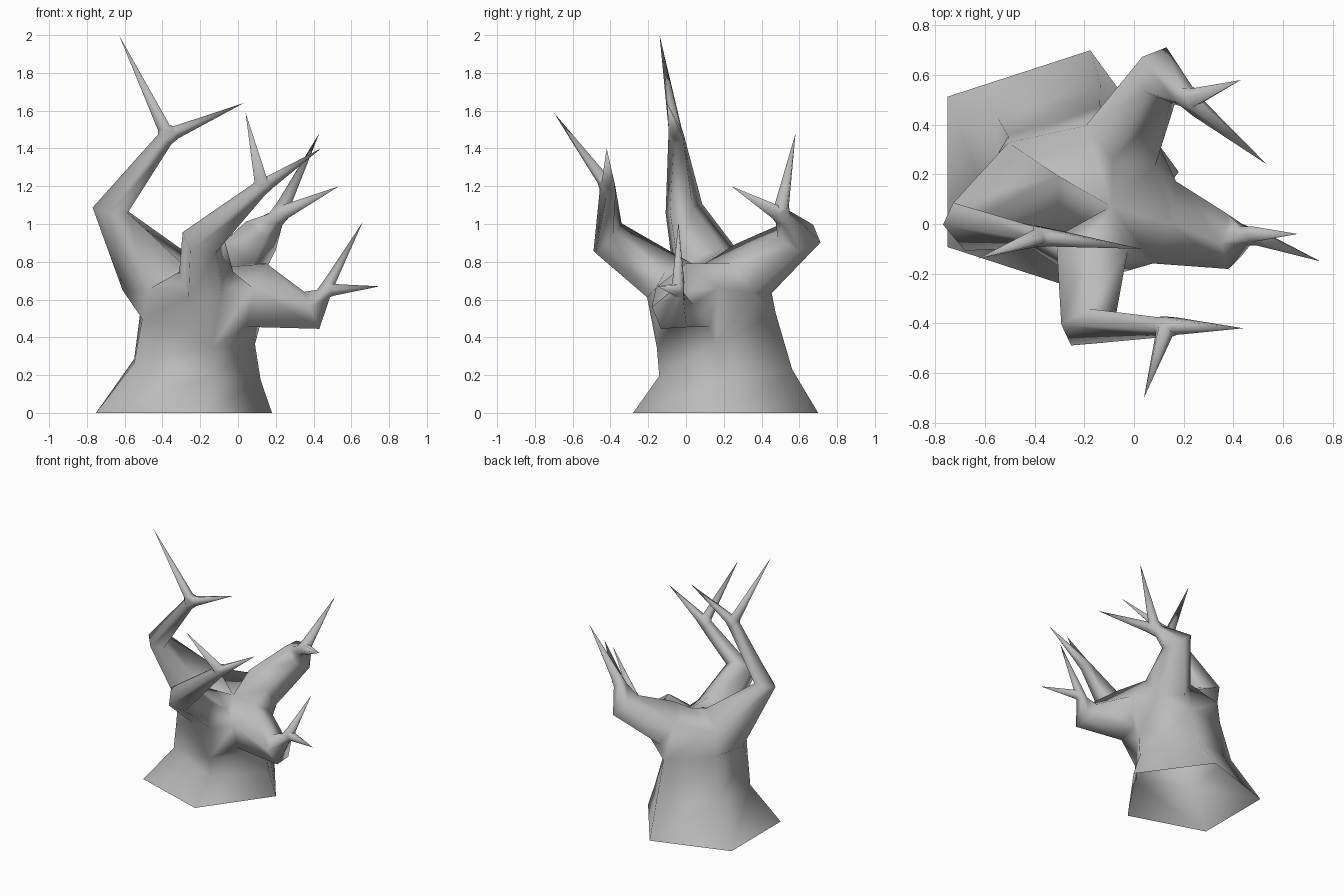
import bpy, bmesh, math
from mathutils import Vector

cube = bpy.data.objects.get("Cube")
if cube:
    bpy.data.objects.remove(cube)

bark = bpy.data.materials.new("grey bark")
bark.use_nodes = True
GREY = (0.5, 0.5, 0.5, 1)
bark.diffuse_color = GREY
bark.node_tree.nodes["Principled BSDF"].inputs["Base Color"].default_value = GREY
SIDES = 5


def circle(bm, centre, u, v, radius):
    return [bm.verts.new(centre + radius * (u * math.cos(t) + v * math.sin(t)))
            for t in (math.tau * i / SIDES for i in range(SIDES))]


def bridge(bm, a, b):
    for i in range(SIDES):
        j = (i + 1) % SIDES
        bm.faces.new((a[i], a[j], b[j], b[i]))


def hull_joint(bm, rings):
    """Convex hull around several rings, left open at each ring."""
    verts = [v for ring in rings for v in ring]
    bmesh.ops.convex_hull(bm, input=verts)
    joint = [f for f in bm.faces if set(f.verts) <= set(verts)]
    caps = [f for f in joint if any(set(f.verts) <= set(ring) for ring in rings)]
    hull = [f for f in joint if f not in caps]
    bmesh.ops.delete(bm, geom=caps, context="FACES_ONLY")
    return hull


def limb_rings(bm, path, turn):
    """Rings along (point, radius, sideways width); turn shares out each bend."""
    pts = [Vector(p) for p, r, w in path]
    dirs = [(b - a).normalized() for a, b in zip(pts, pts[1:])]
    u = Vector((0, 0, 1))
    rings = []
    for i, (p, r, w) in enumerate(path):
        before, after = dirs[max(i - 1, 0)], dirs[min(i, len(dirs) - 1)]
        normal = before.lerp(after, turn).normalized()
        u = (u - normal * u.dot(normal)).normalized()
        # The last ring stops just short of the fork
        back = after * r * 0.6 if i == len(dirs) else Vector()
        rings.append(circle(bm, pts[i] - back, u, normal.cross(u) * w, r))
    return rings


def spike(bm, fork, tip, radius):
    """Cone from the fork to its tip; returns its open base ring."""
    d = (tip - fork).normalized()
    u = d.orthogonal().normalized()
    base = circle(bm, fork + d * radius, u, d.cross(u), radius * 0.8)
    top = bm.verts.new(tip)
    for i in range(SIDES):
        bm.faces.new((base[i], base[(i + 1) % SIDES], top))
    return base


# Branches: path, share of each bend, then the two spike tips at the fork
branches = [
    # right
    ([((-0.44, 0.12, 0.75), 0.195, 1.15), ((-0.675, -0.015, 1.08), 0.08, 1.5),
      ((-0.37, -0.05, 1.47), 0.046, 1)], 0.5,
     [(-0.63, -0.14, 2), (0.03, -0.1, 1.64)]),
    # front
    ([((-0.17, -0.13, 0.71), 0.15, 1), ((-0.185, -0.42, 0.92), 0.115, 1),
      ((0.13, -0.41, 1.2), 0.046, 1)], 0.2,
     [(0.04, -0.7, 1.59), (0.44, -0.42, 1.4)]),
    # left
    ([((0.11, 0.01, 0.605), 0.19, 0.95), ((0.395, -0.07, 0.535), 0.115, 1),
      ((0.465, -0.04, 0.65), 0.042, 1)], 0.5,
     [(0.66, -0.04, 1.01), (0.75, -0.15, 0.67)]),
    # back
    ([((-0.04, 0.34, 0.75), 0.17, 1), ((0.11, 0.6, 0.94), 0.12, 1),
      ((0.22, 0.5, 1.05), 0.05, 1)], 0.5,
     [(0.43, 0.58, 1.48), (0.535, 0.24, 1.2)]),
]

# Trunk: open five-sided rings that tilt as they rise
bm = bmesh.new()
trunk = [circle(bm, Vector((cx, cy, cz)), Vector((1, 0, tx)), Vector((0, 1, ty)), r)
         for cx, cy, cz, r, tx, ty in (
             (-0.335, 0.21, 0, 0.515, 0, 0),
             (-0.25, 0.21, 0.23, 0.37, -0.15, 0.05),
             (-0.24, 0.16, 0.47, 0.33, -0.32, 0.3))]
limbs = [limb_rings(bm, path, turn) for path, turn, tips in branches]

# Crown joins the trunk to the branch roots, with a hollow in its top
crown = hull_joint(bm, [trunk[-1]] + [rings[0] for rings in limbs])
bm.normal_update()
top = [f for f in crown if f.normal.z > 0.6]
rim = [tuple(e.verts) for e in {e for f in top for e in f.edges}
       if sum(f in top for f in e.link_faces) == 1]
bmesh.ops.delete(bm, geom=top, context="FACES_ONLY")
hollow = bm.verts.new((-0.09, 0.07, 0.77))
for a, b in rim:
    bm.faces.new((a, b, hollow))

# Limbs and forked spikes
for rings in [trunk] + limbs:
    for a, b in zip(rings, rings[1:]):
        bridge(bm, a, b)
for rings, (path, turn, tips) in zip(limbs, branches):
    fork, radius = Vector(path[-1][0]), path[-1][1]
    hull_joint(bm, [rings[-1]] + [spike(bm, fork, Vector(t), radius) for t in tips])

bmesh.ops.recalc_face_normals(bm, faces=bm.faces)
mesh = bpy.data.meshes.new("bare_tree")
bm.to_mesh(mesh)
bm.free()
mesh.materials.append(bark)
mesh.shade_smooth()
bpy.context.collection.objects.link(bpy.data.objects.new("bare_tree", mesh))
